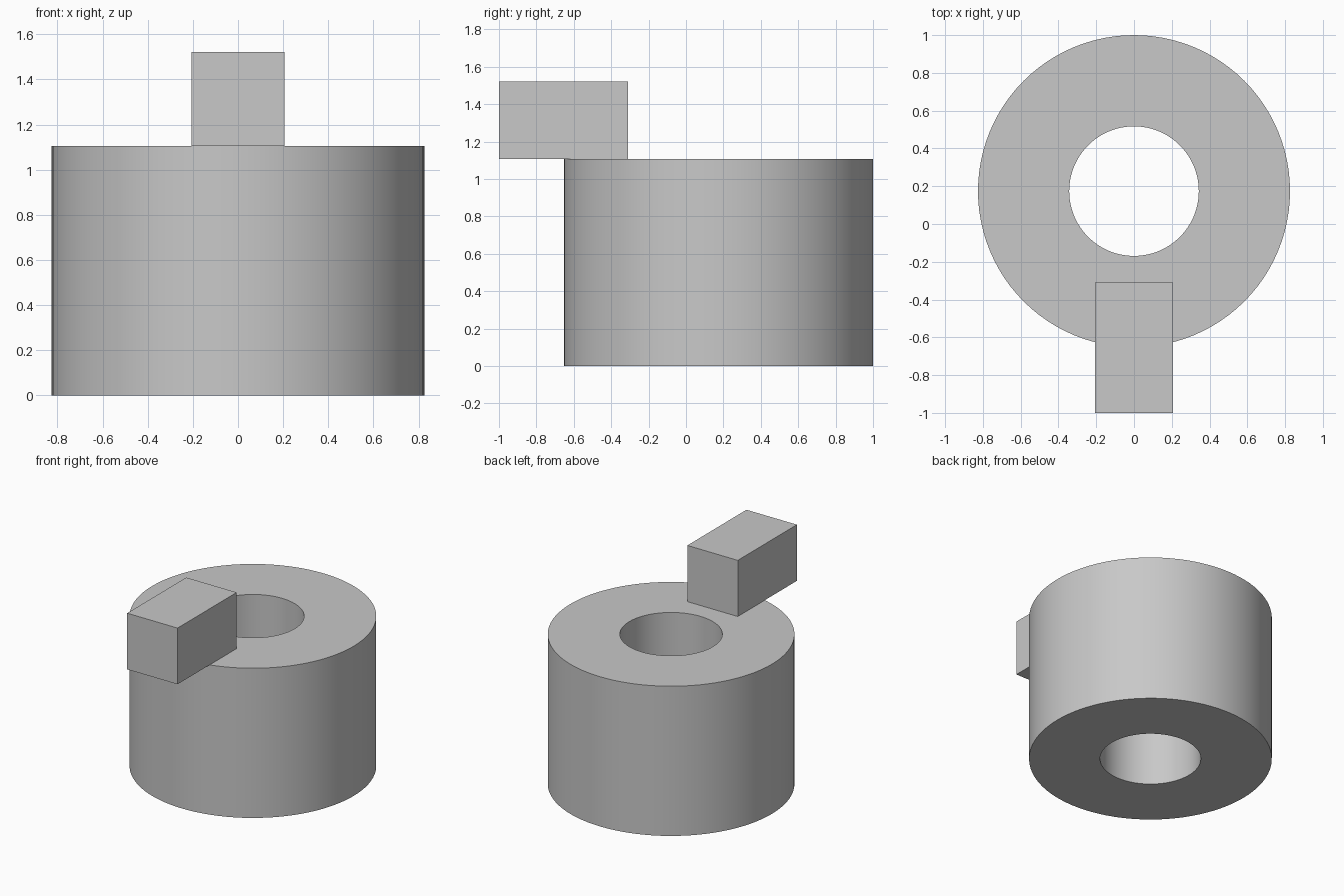
import bpy, bmesh
from math import cos, sin, tau

if "Cube" in bpy.data.objects:
    bpy.data.objects.remove(bpy.data.objects["Cube"], do_unlink=True)

# Single plain grey material
grey = bpy.data.materials.new("light_grey")
grey.use_nodes = True
colour = (0.58, 0.58, 0.58, 1)
grey.diffuse_color = colour
grey.node_tree.nodes["Principled BSDF"].inputs["Base Color"].default_value = colour

OUTER, INNER, HEIGHT, TOP = 0.826, 0.343, 1.106, 1.521
CENTRE_Y = 1 - OUTER
SEGMENTS = 96


def add_object(name, bm):
    mesh = bpy.data.meshes.new(name)
    bmesh.ops.recalc_face_normals(bm, faces=bm.faces)
    bm.to_mesh(mesh)
    bm.free()
    mesh.materials.append(grey)
    obj = bpy.data.objects.new(name, mesh)
    bpy.context.collection.objects.link(obj)
    return obj


# Thick ring: a rectangular section swept around the vertical axis
bm = bmesh.new()
section = [(OUTER, 0), (OUTER, HEIGHT), (INNER, HEIGHT), (INNER, 0)]
loops = []
for i in range(SEGMENTS):
    a = tau * i / SEGMENTS
    loops.append([bm.verts.new((r * cos(a), r * sin(a), z)) for r, z in section])
for i, loop in enumerate(loops):
    following = loops[(i + 1) % SEGMENTS]
    for j in range(4):
        k = (j + 1) % 4
        bm.faces.new((loop[j], following[j], following[k], loop[k]))
ring = add_object("hollow_cylinder", bm)
ring.location.y = CENTRE_Y
bpy.ops.object.select_all(action="DESELECT")
ring.select_set(True)
bpy.context.view_layer.objects.active = ring
bpy.ops.object.shade_smooth_by_angle()

# Rectangular block resting on the rim and overhanging the front
bm = bmesh.new()
bmesh.ops.create_cube(bm, size=1)
size = (0.412, 0.69, TOP - HEIGHT)
bmesh.ops.scale(bm, vec=size, verts=bm.verts)
block = add_object("overhanging_block", bm)
block.location = (0, -1 + size[1] / 2, (TOP + HEIGHT) / 2)
